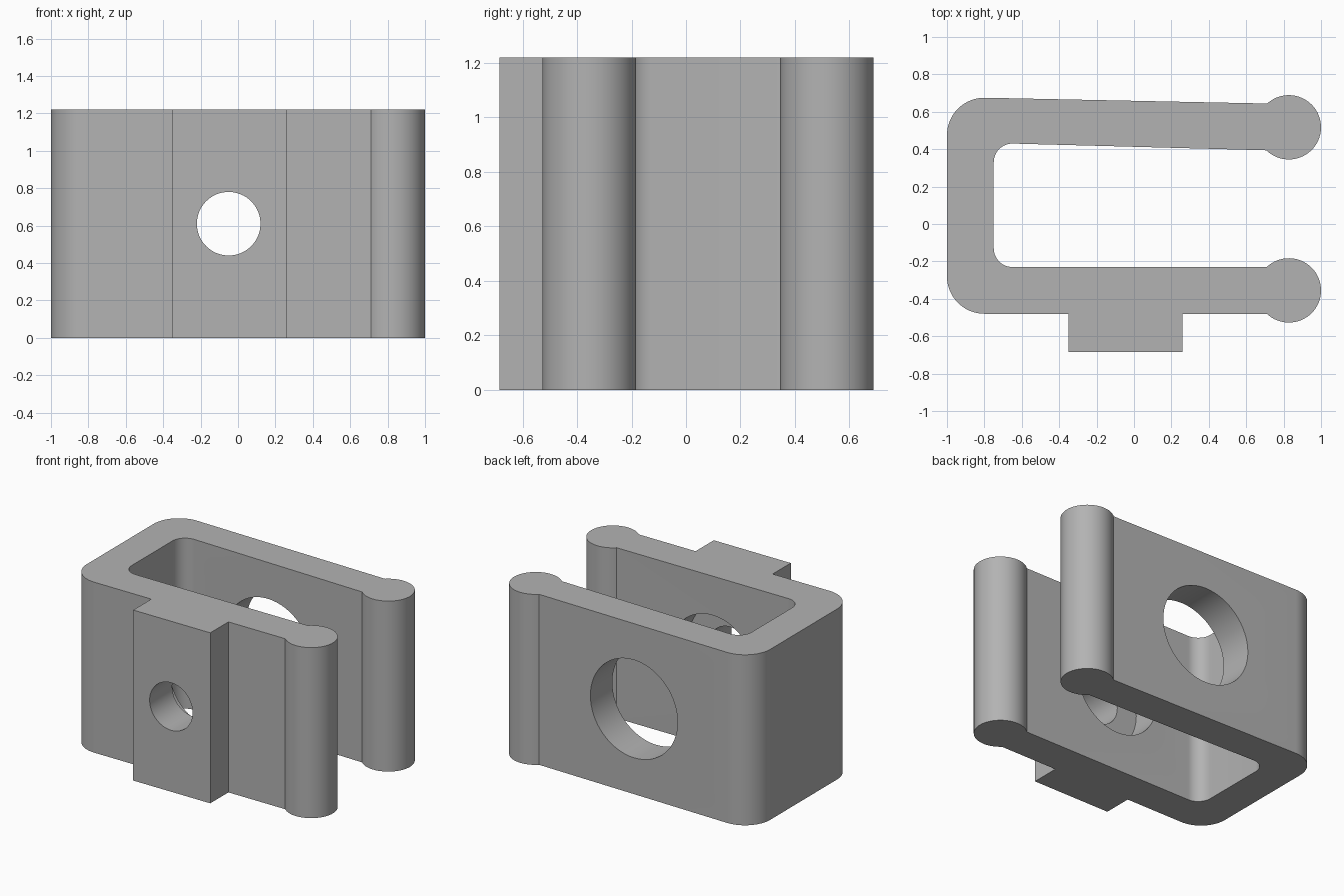
import bpy, bmesh
from math import sin, cos, radians, pi
from mathutils import Matrix, Vector

cube = bpy.data.objects.get("Cube")
if cube:
    bpy.data.objects.remove(cube, do_unlink=True)

HEIGHT = 1.22

grey = bpy.data.materials.new("plain grey")
grey.use_nodes = True
colour = (0.45, 0.45, 0.45, 1)
grey.diffuse_color = colour
grey.node_tree.nodes["Principled BSDF"].inputs["Base Color"].default_value = colour


def arc(cx, cy, r, start, end, steps):
    angles = [radians(start + (end - start) * i / steps) for i in range(steps + 1)]
    return [(cx + r * cos(a), cy + r * sin(a)) for a in angles]


def add_object(name, bm):
    bmesh.ops.recalc_face_normals(bm, faces=bm.faces)
    mesh = bpy.data.meshes.new(name)
    bm.to_mesh(mesh)
    bm.free()
    mesh.materials.append(grey)
    obj = bpy.data.objects.new(name, mesh)
    bpy.context.collection.objects.link(obj)
    return obj


# Clip outline: front arm with mounting pad, bulb ends, rounded spine
outline = [(-0.35, -0.48), (-0.35, -0.685), (0.26, -0.685), (0.26, -0.48)]
outline += arc(0.828, -0.355, 0.172, -133.4, 133.4, 48)
outline += arc(-0.65, -0.13, 0.1, 270, 180, 12)
outline += arc(-0.65, 0.33, 0.1, 180, 89, 12)
outline += arc(0.828, 0.517, 0.172, -134.4, 132.4, 48)
outline += arc(-0.8, 0.475, 0.2, 89, 180, 16)
outline += arc(-0.8, -0.28, 0.2, 180, 270, 16)

bm = bmesh.new()
base = bm.faces.new([bm.verts.new((x, y, 0)) for x, y in outline])
extruded = bmesh.ops.extrude_face_region(bm, geom=[base], use_keep_orig=True)
top = [g for g in extruded["geom"] if isinstance(g, bmesh.types.BMVert)]
bmesh.ops.translate(bm, verts=top, vec=Vector((0, 0, HEIGHT)))
clip = add_object("clip_body", bm)


# Round holes along the depth: screw hole, counterbore, access hole
def drill(name, radius, y0, y1):
    bm = bmesh.new()
    place = Matrix.Translation((-0.05, (y0 + y1) / 2, HEIGHT / 2))
    bmesh.ops.create_cone(bm, cap_ends=True, segments=64, radius1=radius,
                          radius2=radius, depth=y1 - y0,
                          matrix=place @ Matrix.Rotation(pi / 2, 4, 'X'))
    cutter = add_object(name, bm)
    cutter.hide_render = True
    mod = clip.modifiers.new(name, 'BOOLEAN')
    mod.operation = 'DIFFERENCE'
    mod.solver = 'EXACT'
    mod.object = cutter
    return cutter


cutters = [drill("screw_hole", 0.17, -0.9, -0.3),
           drill("counterbore", 0.33, -0.43, 0.0),
           drill("access_hole", 0.35, 0.2, 0.9)]

# Apply the cuts, then shade the curved walls smooth
bpy.ops.object.select_all(action='DESELECT')
clip.select_set(True)
bpy.context.view_layer.objects.active = clip
for mod in list(clip.modifiers):
    bpy.ops.object.modifier_apply(modifier=mod.name)
for cutter in cutters:
    bpy.data.objects.remove(cutter, do_unlink=True)
bpy.ops.object.shade_smooth_by_angle(angle=radians(30))
